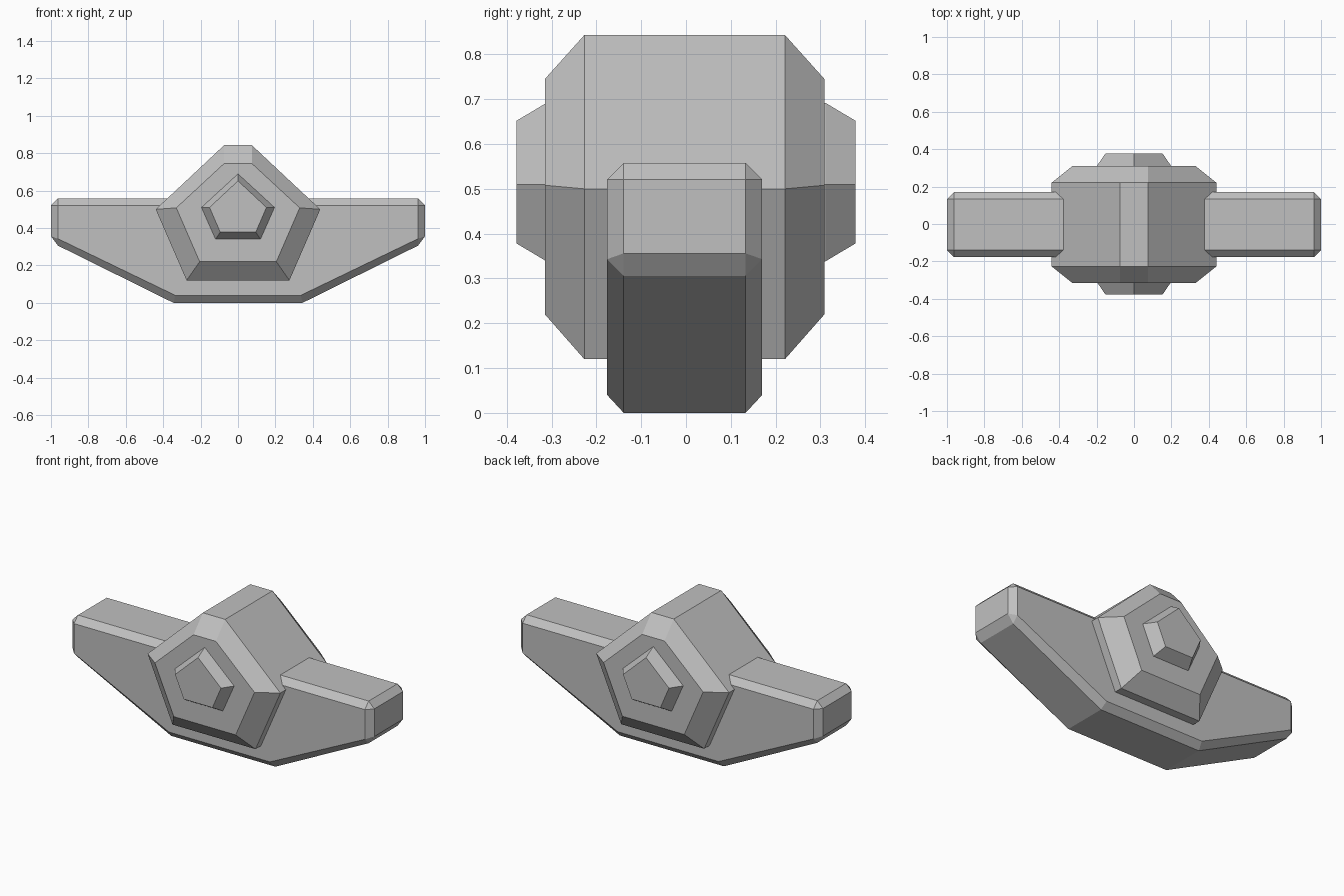
import bpy
import bmesh

cube = bpy.data.objects.get("Cube")
if cube:
    bpy.data.objects.remove(cube, do_unlink=True)

grey = bpy.data.materials.new("plain grey")
grey.use_nodes = True
colour = (0.53, 0.53, 0.53, 1)
grey.diffuse_color = colour
grey.node_tree.nodes["Principled BSDF"].inputs["Base Color"].default_value = colour


def mirrored(half):
    """Close a right-hand outline, listed top to bottom, across x = 0."""
    return half + [(-x, z) for x, z in reversed(half)]


def chamfered_slab(name, rim, face, rim_y, face_y, centre_y=0):
    """Loft face - rim - rim - face along y; repeated points are merged."""
    bm = bmesh.new()
    loops = []
    for half, y in ((face, -face_y), (rim, -rim_y), (rim, rim_y), (face, face_y)):
        loops.append([bm.verts.new((x, y + centre_y, z)) for x, z in mirrored(half)])
    count = len(loops[0])
    for a, b in zip(loops, loops[1:]):
        for i in range(count):
            j = (i + 1) % count
            bm.faces.new((a[i], a[j], b[j], b[i]))
    bm.faces.new(loops[0])
    bm.faces.new(loops[-1][::-1])
    bmesh.ops.remove_doubles(bm, verts=bm.verts, dist=0.0001)
    bmesh.ops.recalc_face_normals(bm, faces=bm.faces)
    mesh = bpy.data.meshes.new(name)
    bm.to_mesh(mesh)
    bm.free()
    mesh.materials.append(grey)
    obj = bpy.data.objects.new(name, mesh)
    bpy.context.collection.objects.link(obj)
    return obj


# Wide crossbar with tapering underside and chamfered ends
chamfered_slab(
    "crossbar",
    rim=[(0.963, 0.558), (1, 0.521), (1, 0.356), (0.963, 0.306), (0.345, 0)],
    face=[(0.963, 0.521), (0.963, 0.521), (0.963, 0.343), (0.963, 0.343), (0.335, 0.04)],
    rim_y=0.136, face_y=0.173, centre_y=-0.003)

# Five-sided hub with a flattened peak
chamfered_slab(
    "hub",
    rim=[(0.074, 0.843), (0.44, 0.5), (0.275, 0.12)],
    face=[(0.074, 0.745), (0.33, 0.508), (0.205, 0.22)],
    rim_y=0.224, face_y=0.312, centre_y=-0.003)

# Small raised pentagon on both hub faces
chamfered_slab(
    "hub_boss",
    rim=[(0, 0.692), (0.198, 0.51), (0.122, 0.338)],
    face=[(0, 0.652), (0.152, 0.51), (0.095, 0.378)],
    rim_y=0.311, face_y=0.378)
